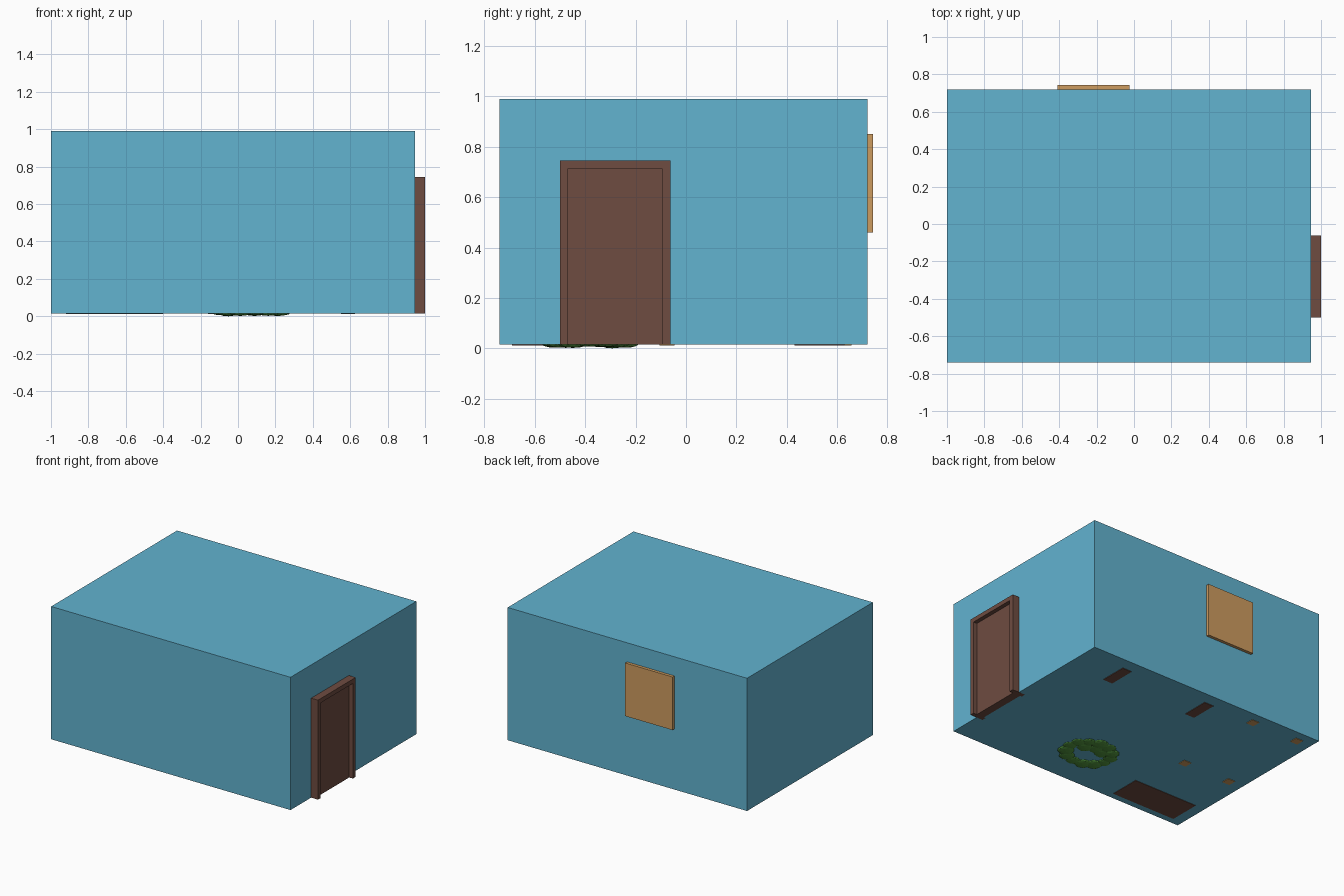
import bpy, math, random

if "Cube" in bpy.data.objects:
    bpy.data.objects.remove(bpy.data.objects["Cube"])

random.seed(4)


def material(name, r, g, b):
    lin = [((c / 255 + 0.055) / 1.055) ** 2.4 for c in (r, g, b)]
    m = bpy.data.materials.new(name)
    m.diffuse_color = (*lin, 1)
    m.use_nodes = True
    m.node_tree.nodes["Principled BSDF"].inputs["Base Color"].default_value = m.diffuse_color
    return m


BLUE = material("wall blue", 98, 179, 208)
BROWN = material("dark wood", 110, 76, 65)
TAN = material("light wood", 206, 156, 96)
GREEN = material("leaf green", 82, 150, 62)


def box(name, mat, x, y, z):
    """Box from (min, max) pairs on each axis."""
    bpy.ops.mesh.primitive_cube_add(size=1, location=[(a + b) / 2 for a, b in (x, y, z)])
    ob = bpy.context.object
    ob.name = name
    ob.scale = [b - a for a, b in (x, y, z)]
    bpy.ops.object.transform_apply(location=False, rotation=False, scale=True)
    ob.data.materials.append(mat)
    return ob


# Room shell
box("room", BLUE, (-1, 0.945), (-0.74, 0.72), (0.015, 0.99))

# Window panel on the back wall
box("window_panel", TAN, (-0.41, -0.025), (0.70, 0.742), (0.46, 0.85))

# Door: two jambs, a lintel and a recessed leaf, all set through the wall
for side, y in (("front", (-0.50, -0.468)), ("back", (-0.095, -0.062))):
    box("door_jamb_" + side, BROWN, (0.895, 1.0), y, (0.0145, 0.745))
box("door_lintel", BROWN, (0.895, 1.0), (-0.468, -0.095), (0.713, 0.745))
box("door_leaf", BROWN, (0.91, 0.97), (-0.468, -0.095), (0.0145, 0.713))

# Two trestle feet of the long table
for i, x in enumerate(((0.55, 0.626), (-0.16, -0.085))):
    box(f"table_foot_{i}", BROWN, x, (0.43, 0.63), (0.011, 0.06))

# Cabinet base
box("cabinet_base", BROWN, (-0.92, -0.40), (-0.69, -0.46), (0.012, 0.06))

# Four bed legs
for i in range(4):
    x = -0.505 if i % 2 else -0.885
    y = 0.627 if i < 2 else -0.075
    box(f"bed_leg_{i}", TAN, (x - 0.03, x + 0.03), (y - 0.03, y + 0.03), (0.0115, 0.06))


# Leafy wreath on the floor, thicker on its back side
def leaf_clump(i, x, y, r, drop):
    bpy.ops.mesh.primitive_ico_sphere_add(subdivisions=2, radius=1, location=(x, y, 0.016))
    ob = bpy.context.object
    ob.name = f"leaf_clump_{i}"
    ob.scale = (r, r, drop)
    bpy.ops.object.transform_apply(location=False, rotation=False, scale=True)
    ob.data.materials.append(GREEN)


for i in range(13):
    a = i * math.tau / 13
    r = random.uniform(0.045, 0.06)
    drop = 0.016 if i == 5 else random.uniform(0.009, 0.015)
    leaf_clump(i, 0.07 + 0.162 * math.cos(a), -0.385 + 0.14 * math.sin(a), r, drop)
for i, (x, y) in enumerate(((0.0, -0.33), (0.07, -0.31), (0.14, -0.34))):
    leaf_clump(13 + i, x, y, 0.055, 0.011)
